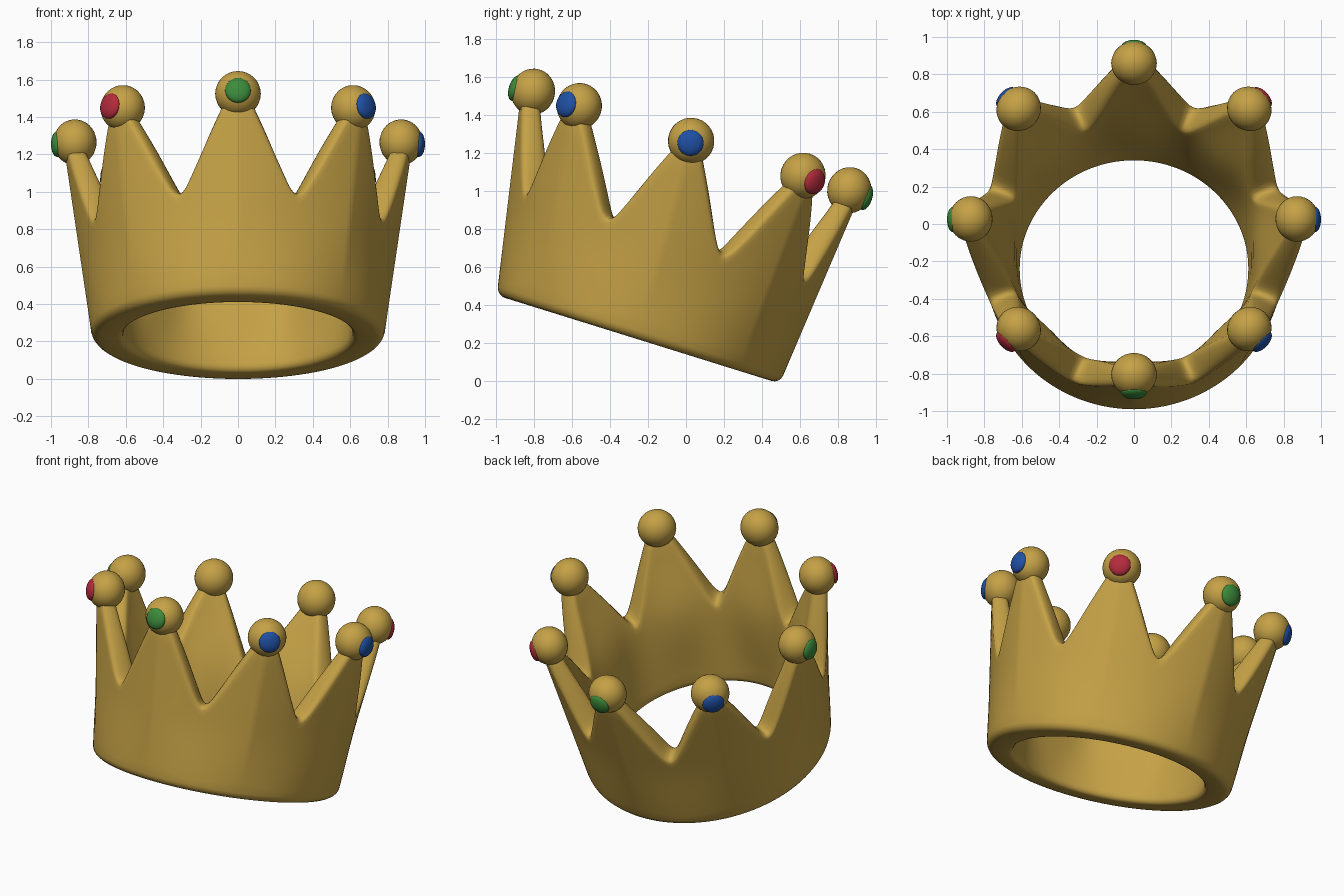
import bpy, bmesh, math
from mathutils import Vector, Matrix

if "Cube" in bpy.data.objects:
    bpy.data.objects.remove(bpy.data.objects["Cube"])

TILT = math.radians(17.3)
TOP_H = 1.08                      # height of the ball ring above the base, along the crown axis
CENTRE = Vector((0, 0.027, 1.265))
ROT = Matrix.Rotation(-TILT, 4, 'X')


def place(x, y, h):
    """Crown space to world: slight backward shear at the base, then tilt."""
    return CENTRE + ROT @ Vector((x, y + 0.045 * (1 - h / TOP_H), h - TOP_H))


def material(name, rgb):
    m = bpy.data.materials.new(name)
    m.diffuse_color = (*rgb, 1)
    m.use_nodes = True
    m.node_tree.nodes["Principled BSDF"].inputs["Base Color"].default_value = m.diffuse_color
    return m


GOLD = material("gold", (0.56, 0.36, 0.062))
RED = material("red", (0.45, 0.024, 0.045))
BLUE = material("blue", (0.014, 0.08, 0.37))
GREEN = material("green", (0.046, 0.26, 0.044))


def finish(bm, name, mat):
    bmesh.ops.recalc_face_normals(bm, faces=bm.faces)
    for f in bm.faces:
        f.smooth = True
    me = bpy.data.meshes.new(name)
    bm.to_mesh(me)
    bm.free()
    me.materials.append(mat)
    ob = bpy.data.objects.new(name, me)
    bpy.context.collection.objects.link(ob)
    return ob


def spike_offset(a):
    """Angle to the nearest spike."""
    s = math.pi / 4
    return abs((a + s / 2) % s - s / 2)


def rim_height(off):
    line = 1.04 - 1.95 * (0.86 * off - 0.065)
    d = line - 0.56
    return min(1.04, 0.56 + 0.5 * (d + math.sqrt(d * d + 0.0025)))


def smooth(t):
    t = min(max(t, 0), 1)
    return t * t * (3 - 2 * t)


def column(a):
    """Closed wall section at angle a, as (radius, height) points."""
    off = spike_offset(a)
    H = rim_height(off)
    q = math.pi / 8
    chord = math.cos(q) / math.cos(q - off)

    def point(s, h):              # s = 0 outer skin, 1 inner skin
        ro = (0.780 + 0.143 * h) * (1 - 0.35 * (1 - chord) * smooth(h / 0.5))
        d = h - 0.56              # inner skin flares out above the valleys
        ri = 0.605 + 0.13 * h + 0.085 * (d + math.sqrt(d * d + 0.01))
        swell = smooth(h / 0.5) * smooth((1.0 - h) / 0.45)
        ri -= 0.03 * swell * (0.5 + 0.5 * math.cos(math.pi * off / q))
        return (ro + (ri - ro) * s, h)

    cap = 0.035 + 0.03 * min(1, (H - 0.56) / 0.2)
    low, n = 0.045, 14
    pts = [point(0, low + (H - cap - low) * i / n) for i in range(n)]
    for i in range(9):            # rounded top
        b = math.pi * i / 8
        c = math.cos(b)
        s = 0.5 - 0.5 * math.copysign(abs(c) ** 0.8, c)
        pts.append(point(s, H - cap + cap * math.sin(b)))
    pts += [point(1, H - cap - (H - cap - low) * i / n) for i in range(1, n)]
    for k in range(5):            # rounded inner bottom edge
        b = math.pi / 2 * k / 4
        pts.append(point(1 - 0.22 * (1 - math.cos(b)), low - low * math.sin(b)))
    for k in range(4):            # rounded outer bottom edge
        b = math.pi / 2 * k / 4
        pts.append(point(0.25 * (1 - math.sin(b)), low - low * math.cos(b)))
    return pts


# Crown wall with eight spikes
bm = bmesh.new()
N = 256
rings = []
for i in range(N):
    a = 2 * math.pi * i / N
    rings.append([bm.verts.new(place(r * math.sin(a), -r * math.cos(a), h)) for r, h in column(a)])
for i in range(N):
    A, B = rings[i], rings[(i + 1) % N]
    for j in range(len(A)):
        k = (j + 1) % len(A)
        bm.faces.new((A[j], B[j], B[k], A[k]))
finish(bm, "crown_wall", GOLD)


def ellipsoid(name, a, dist, lift, radial, across, mat):
    """Rounded part facing outward at angle a on the ball ring."""
    bm = bmesh.new()
    bmesh.ops.create_uvsphere(bm, u_segments=32, v_segments=16, radius=1)
    local = (Matrix.Rotation(a, 4, 'Z') @ Matrix.Translation((0, -dist, lift))
             @ Matrix.Diagonal((across, radial, across, 1)))
    bm.transform(Matrix.Translation(CENTRE) @ ROT @ local)
    finish(bm, name, mat)


# Balls on the tips, each with a gem facing outward (starting at the front, turning to the right)
gems = [GREEN, BLUE, BLUE, RED, GREEN, BLUE, GREEN, RED]
for i, mat in enumerate(gems):
    a = i * math.pi / 4
    ellipsoid(f"tip_ball_{i + 1}", a, 0.872, 0.0, 0.116, 0.122, GOLD)
    ellipsoid(f"gem_{i + 1}", a, 0.966, -0.01, 0.034, 0.069, mat)
